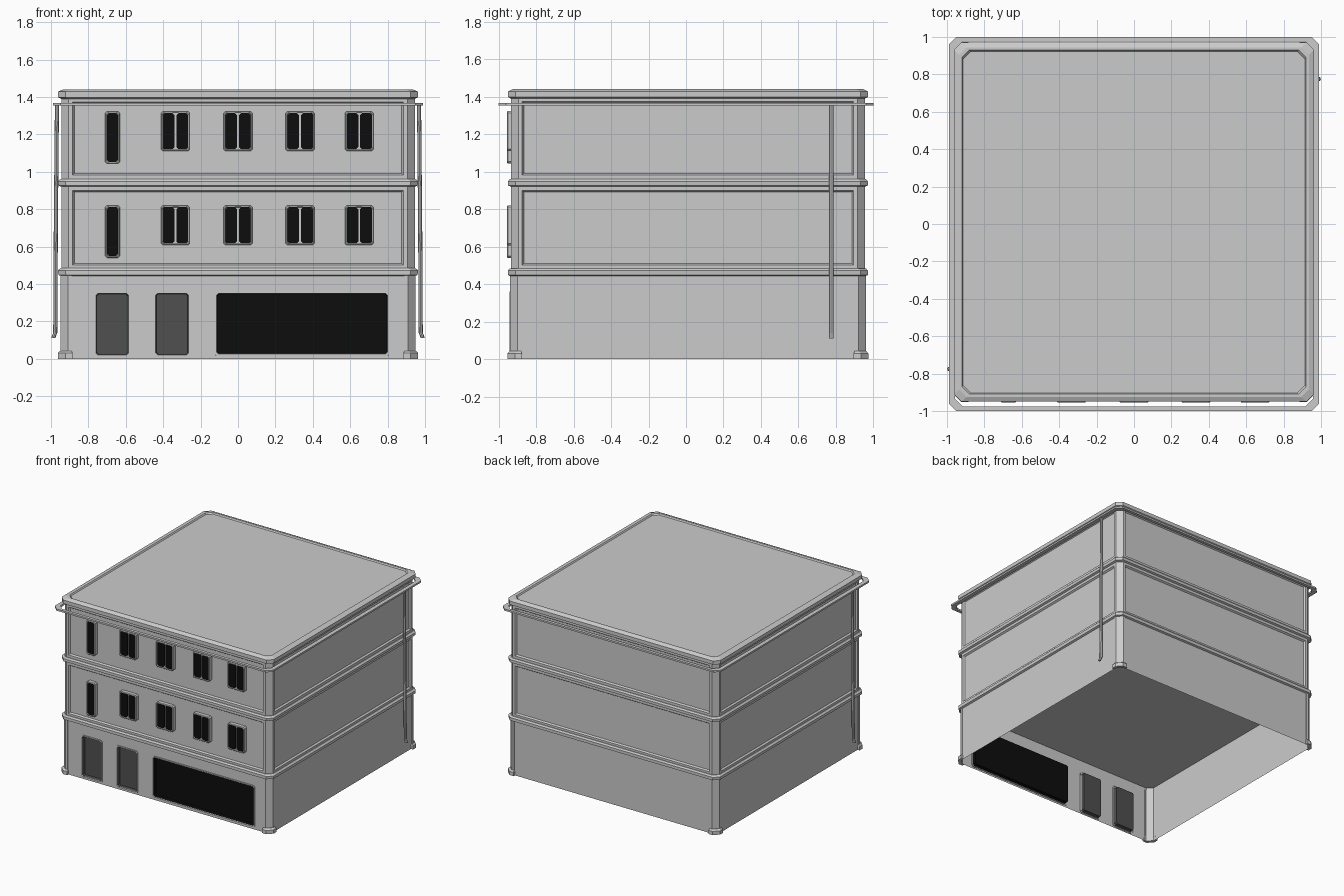
import bpy, bmesh, math

if "Cube" in bpy.data.objects:
    bpy.data.objects.remove(bpy.data.objects["Cube"])

Y0 = 0.01          # body sits slightly behind the gutter centre
H, C = 0.945, 0.04  # wall half size, corner chamfer
FRONT = Y0 - H


def material(name, v):
    m = bpy.data.materials.new(name)
    m.diffuse_color = (v, v, v, 1)
    m.use_nodes = True
    m.node_tree.nodes["Principled BSDF"].inputs["Base Color"].default_value = m.diffuse_color
    return m


GLASS = material("dark_glass", 0.004)
DOOR = material("door_grey", 0.08)


def finish(name, bm, mat=None, normals=True):
    if normals:
        bmesh.ops.recalc_face_normals(bm, faces=bm.faces[:])
    me = bpy.data.meshes.new(name)
    bm.to_mesh(me)
    bm.free()
    ob = bpy.data.objects.new(name, me)
    bpy.context.collection.objects.link(ob)
    if mat:
        me.materials.append(mat)
    return ob


def octagon(hx, hy, z, c=C, y0=Y0):
    """Square outline with chamfered corners."""
    p = [(hx, -hy + c), (hx, hy - c), (hx - c, hy), (-hx + c, hy),
         (-hx, hy - c), (-hx, -hy + c), (-hx + c, -hy), (hx - c, -hy)]
    return [(x, y + y0, z) for x, y in p]


def rect(b, inset, y, c):
    """Upright chamfered rectangle; b = (x0, x1, z0, z1)."""
    x0, x1, z0, z1 = b[0] + inset, b[1] - inset, b[2] + inset, b[3] - inset
    p = [(x0 + c, z0), (x1 - c, z0), (x1, z0 + c), (x1, z1 - c),
         (x1 - c, z1), (x0 + c, z1), (x0, z1 - c), (x0, z0 + c)]
    return [(x, y, z) for x, z in p]


def add_loft(bm, rings, cap_start=False, cap_end=False, closed=False):
    vs = [[bm.verts.new(p) for p in r] for r in rings]
    n = len(rings[0])
    for a, b in zip(vs, vs[1:] + (vs[:1] if closed else [])):
        for i in range(n):
            bm.faces.new((a[i], a[(i + 1) % n], b[(i + 1) % n], b[i]))
    if cap_start:
        bm.faces.new(vs[0][::-1])
    if cap_end:
        bm.faces.new(vs[-1])


def loft(name, rings, mat=None, **kw):
    bm = bmesh.new()
    add_loft(bm, rings, **kw)
    return finish(name, bm, mat)


# Ground floor openings
doors = [(-0.77, -0.575, 0.01, 0.36), (-0.45, -0.255, 0.01, 0.36)]
shop = (-0.125, 0.81, 0.015, 0.36)
openings = doors + [shop]

# Walls: open-bottomed shell with recessed panels on the upper floors
bm = bmesh.new()
add_loft(bm, [octagon(H, H, z) for z in (0, 0.48, 0.92, 0.96, 1.395)])
bm.normal_update()
upper = [f for f in bm.faces if f.calc_area() > 0.3
         and f.calc_center_median().z > 0.5 and
         max(v.co.z for v in f.verts) - min(v.co.z for v in f.verts) > 0.2]
bmesh.ops.inset_individual(bm, faces=upper, thickness=0.03, depth=0)
bmesh.ops.inset_individual(bm, faces=upper, thickness=0.012, depth=-0.013)
low = [f for f in bm.faces if f.calc_center_median().z < 0.4
       and f.normal.y < -0.9]
bmesh.ops.delete(bm, geom=low, context='FACES_ONLY')
# ground floor front, filled around the openings
xs = sorted([-H + C, H - C] + [x for o in openings for x in (o[0] + 0.006, o[1] - 0.006)])
zs = [0, 0.018, 0.354, 0.48]
for i in range(len(xs) - 1):
    for j in range(3):
        if i % 2 == 1 and j == 1:
            continue
        a, b, c, d = xs[i], xs[i + 1], zs[j], zs[j + 1]
        bm.faces.new([bm.verts.new((x, FRONT, z))
                      for x, z in ((a, c), (b, c), (b, d), (a, d))])
bmesh.ops.remove_doubles(bm, verts=bm.verts[:], dist=0.0005)
finish("walls", bm, normals=False)

# Ceiling over the ground floor
bm = bmesh.new()
bm.faces.new([bm.verts.new(p) for p in octagon(H, H, 0.46)][::-1])
finish("ground_floor_ceiling", bm, normals=False)

# Floor bands
for name, a, b in (("lower_band", 0.442, 0.484), ("upper_band", 0.92, 0.96)):
    loft(name, [octagon(H, H, a), octagon(0.96, 0.96, a + 0.006),
                octagon(0.963, 0.96, b - 0.012), octagon(0.95, 0.95, b),
                octagon(H, H, b)])

# Cornice and roof
loft("cornice_and_roof", [
    octagon(H, H, 1.39), octagon(0.963, 0.96, 1.398), octagon(0.963, 0.96, 1.428),
    octagon(0.935, 0.935, 1.44), octagon(0.92, 0.92, 1.44),
    octagon(0.913, 0.913, 1.43)], cap_end=True)

# Gutter rail around the top
g = [(0.99, 1.0, 1.353), (0.99, 1.0, 1.367), (0.957, 0.975, 1.367), (0.957, 0.975, 1.353)]
loft("gutter", [octagon(hx, hy, z, y0=0) for hx, hy, z in g], closed=True)

# Downpipes on opposite sides
for name, s in (("right_downpipe", 1), ("left_downpipe", -1)):
    path = [(0.968, 1.36), (0.974, 0.7), (0.977, 0.14), (0.988, 0.11)]
    loft(name, [[(s * (x + 0.011 * math.cos(k * math.pi / 4)),
                  s * (0.775 + 0.012 * math.sin(k * math.pi / 4)), z)
                 for k in range(8)] for x, z in path], cap_start=True, cap_end=True)


# Corner pilasters and their feet
def corner(h, reach, z):
    w = H - 0.002
    return [(reach, h, z), (h - C, h, z), (h, h - C, z), (h, reach, z),
            (w, reach, z), (w, w - C, z), (w - C, w, z), (reach, w, z)]


for k in range(4):
    bm = bmesh.new()
    add_loft(bm, [corner(0.95, 0.89, 0.03), corner(0.95, 0.89, 0.445)])
    add_loft(bm, [corner(0.963, 0.885, 0), corner(0.963, 0.885, 0.03),
                  corner(0.952, 0.89, 0.042)], cap_start=True, cap_end=True)
    for v in bm.verts:
        for _ in range(k):
            v.co.x, v.co.y = -v.co.y, v.co.x
        v.co.y += Y0
    finish("corner_pilaster", bm)


# Framed recesses for the doors and shop window
def recess(name, b, mat, depth=0.04):
    y = FRONT
    loft(name + "_frame", [rect(b, 0, y + 0.003, 0.012), rect(b, 0, y - 0.006, 0.012),
                           rect(b, 0.01, y - 0.006, 0.01), rect(b, 0.012, y, 0.01)])
    loft(name + "_panel", [rect(b, 0.012, y, 0.01), rect(b, 0.014, y + depth, 0.01)],
         mat, cap_end=True)


for d in doors:
    recess("door", d, DOOR, 0.03)
recess("shop_window", shop, GLASS, 0.03)


# Upper windows
def window(b, panes):
    back, y = FRONT + 0.014, FRONT - 0.02
    loft("window_frame", [rect(b, 0, back, 0.01), rect(b, 0, y + 0.004, 0.01),
                          rect(b, 0.004, y, 0.01), rect(b, 0.008, y, 0.008),
                          rect(b, 0.01, y + 0.012, 0.008)], cap_end=True)
    x0, x1 = b[0] + 0.009, b[1] - 0.009
    gap = 0.01
    w = (x1 - x0 - gap * (panes - 1)) / panes
    for i in range(panes):
        a = x0 + i * (w + gap)
        p = (a, a + w, b[2] + 0.009, b[3] - 0.009)
        loft("window_glass", [rect(p, 0, y + 0.012, 0.012), rect(p, 0, y + 0.006, 0.012)],
             GLASS, cap_end=True)


for top in (0.82, 1.323):
    window((-0.71, -0.632, top - 0.28, top), 1)
    for x in (-0.335, 0.0, 0.332, 0.648):
        window((x - 0.077, x + 0.077, top - 0.213, top), 2)
